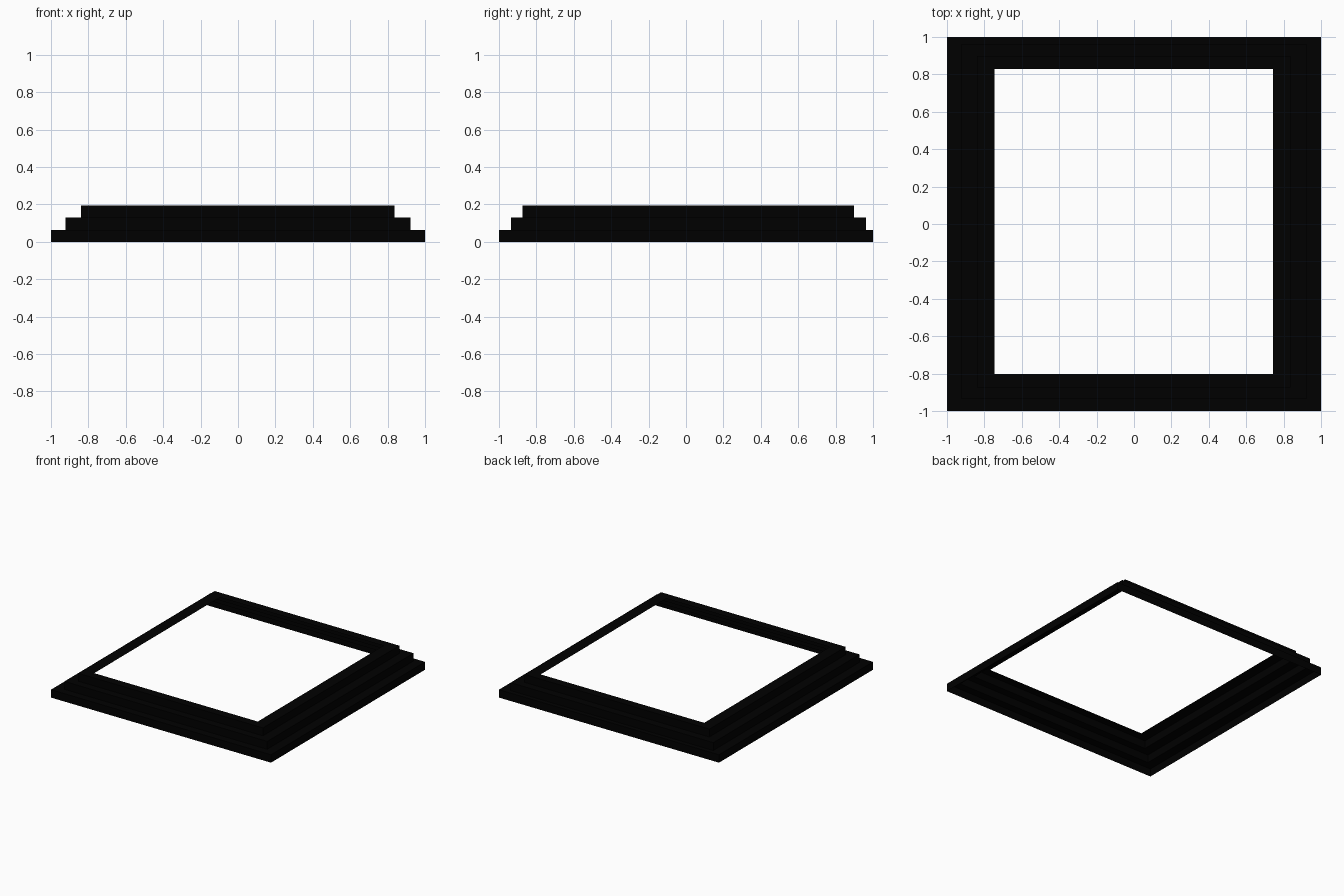
import bpy, bmesh

if "Cube" in bpy.data.objects:
    bpy.data.objects.remove(bpy.data.objects["Cube"])

# Black paint shared by every tier
black = bpy.data.materials.new("black_paint")
black.diffuse_color = (0.0, 0.0, 0.0, 1)
black.use_nodes = True
black.node_tree.nodes["Principled BSDF"].inputs["Base Color"].default_value = black.diffuse_color


def step(name, outer, inner, z0, z1):
    """Thin sheet step: outer riser plus flat tread; rects are (x0, x1, y0, y1)."""
    bm = bmesh.new()
    loops = []
    for (x0, x1, y0, y1), z in ((outer, z0), (outer, z1), (inner, z1)):
        corners = ((x0, y0), (x1, y0), (x1, y1), (x0, y1))
        loops.append([bm.verts.new((x, y, z)) for x, y in corners])
    # Winding keeps riser facing outward and tread facing up
    for a, b in zip(loops, loops[1:]):
        for i in range(4):
            j = (i + 1) % 4
            bm.faces.new((a[i], a[j], b[j], b[i]))
    mesh = bpy.data.meshes.new(name)
    bm.to_mesh(mesh)
    bm.free()
    mesh.materials.append(black)
    obj = bpy.data.objects.new(name, mesh)
    bpy.context.collection.objects.link(obj)


# Outlines of the three steps, then the central opening
outlines = [
    (-1.0, 1.0, -1.0, 1.0),
    (-0.922, 0.921, -0.936, 0.962),
    (-0.84, 0.838, -0.873, 0.897),
    (-0.745, 0.742, -0.803, 0.828),
]
STEP = 0.0645
for i, name in enumerate(("lower_step", "middle_step", "upper_step")):
    step(name, outlines[i], outlines[i + 1], i * STEP, (i + 1) * STEP)
